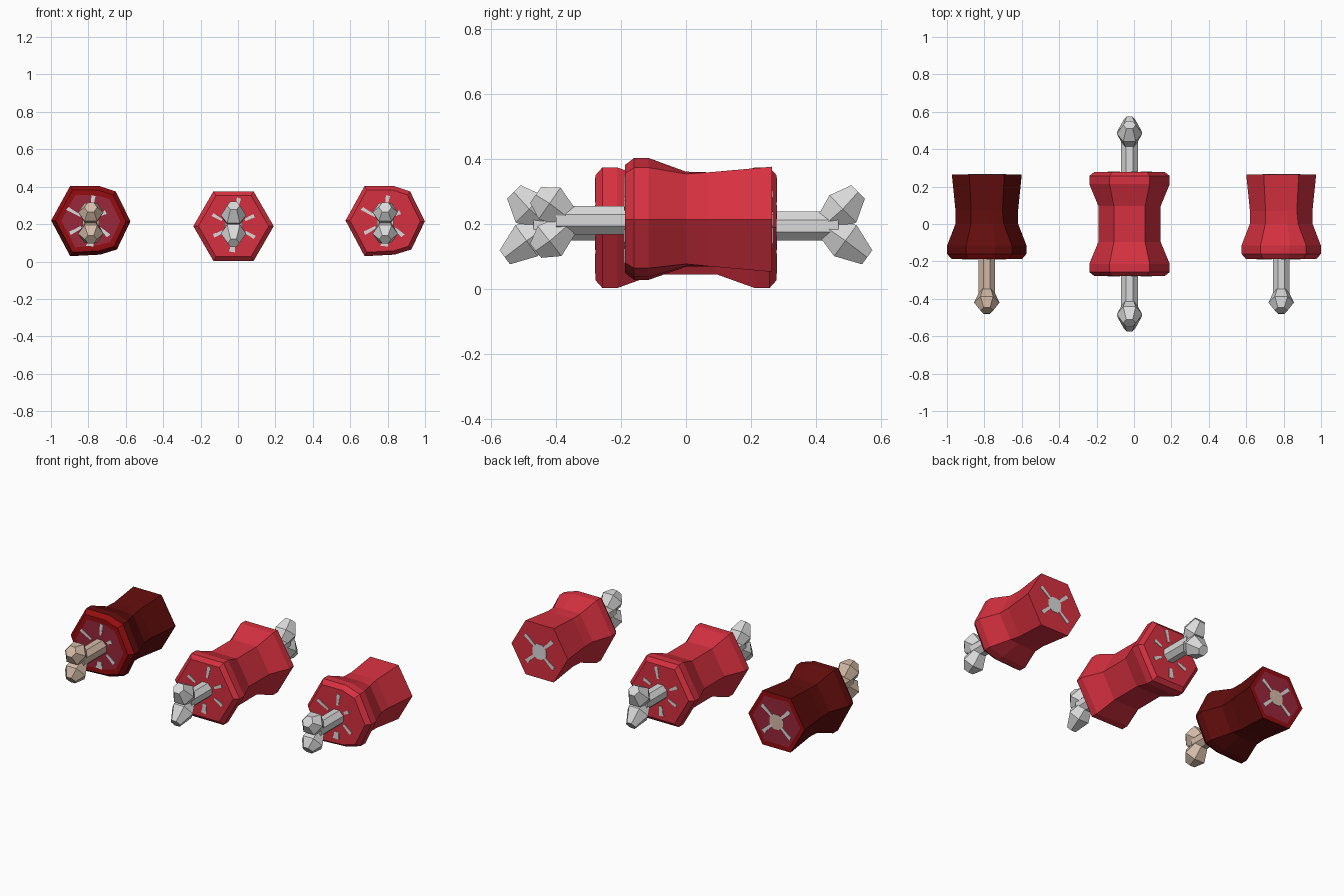
import bpy, bmesh, math
from mathutils import Vector

if "Cube" in bpy.data.objects:
    bpy.data.objects.remove(bpy.data.objects["Cube"])


def mat(name, rgb):
    m = bpy.data.materials.new(name)
    m.diffuse_color = (*rgb, 1)
    m.use_nodes = True
    m.node_tree.nodes["Principled BSDF"].inputs["Base Color"].default_value = m.diffuse_color
    return m


RED = mat("raw red", (0.67, 0.03, 0.05))
DARK = mat("cooked dark red", (0.125, 0.004, 0.004))
RIM = mat("cooked rim red", (0.295, 0.004, 0.005))
CRIMSON = mat("cooked inner crimson", (0.32, 0.02, 0.043))
BONE = mat("bone grey", (0.70, 0.70, 0.70))
TAN = mat("bone tan", (0.66, 0.50, 0.39))


def finish(bm, name, mats):
    bmesh.ops.recalc_face_normals(bm, faces=bm.faces)
    me = bpy.data.meshes.new(name)
    bm.to_mesh(me)
    bm.free()
    for m in mats:
        me.materials.append(m)
    ob = bpy.data.objects.new(name, me)
    bpy.context.collection.objects.link(ob)
    return ob


def loft(bm, rings):
    """Skin a list of equal-length point rings and close both ends."""
    vs = [[bm.verts.new(p) for p in r] for r in rings]
    n = len(vs[0])
    for a, b in zip(vs, vs[1:]):
        for i in range(n):
            j = (i + 1) % n
            bm.faces.new((a[i], a[j], b[j], b[i]))
    return [bm.faces.new(vs[0]), bm.faces.new(vs[-1])]


# cross-sections: regular hexagon (two extra points) and the lopsided flare
HEX = [(-1, 0), (-.5, .866), (.2, .866), (.5, .866), (1, 0), (.5, -.866), (.2, -.866), (-.5, -.866)]
ODD = [(-1, .02), (-.52, .89), (.21, .89), (.63, .75), (1, 0), (.66, -.71), (.24, -.84), (-.52, -.88)]


def meat(name, cx, cz, profile, mats, cooked=False):
    bm = bmesh.new()
    rings = []
    for y, r, t in profile:
        rings.append([(cx + r * (h[0] * (1 - t) + o[0] * t), y, cz + r * (h[1] * (1 - t) + o[1] * t))
                      for h, o in zip(HEX, ODD)])
    caps = loft(bm, rings)
    if cooked:  # brighter rim with an inset crimson cut face at each end
        bmesh.ops.recalc_face_normals(bm, faces=bm.faces)
        for f in bm.faces:
            f.material_index = 1 if abs(f.normal.y) > 0.6 else 0
        r = bmesh.ops.inset_individual(bm, faces=caps, thickness=0.03)
        for f in r["faces"]:
            f.material_index = 1
        for f in caps:
            f.material_index = 2
    return finish(bm, name, mats)


def tube(bm, cx, path, sides):
    """Faceted tube through (y, z, radius) stations lying in the plane x = cx."""
    d = Vector((0, path[-1][0] - path[0][0], path[-1][1] - path[0][1])).normalized()
    u, w = Vector((1, 0, 0)), d.cross(Vector((1, 0, 0)))
    off = math.pi / 8 if sides == 8 else 0
    rings = []
    for y, z, r in path:
        c = Vector((cx, y, z))
        rings.append([c + r * (math.cos(off + math.tau * i / sides) * u + math.sin(off + math.tau * i / sides) * w)
                      for i in range(sides)])
    loft(bm, rings)


def bone(name, cx, cz, y0, y1, knobs, m):
    bm = bmesh.new()
    tube(bm, cx, [(y0, cz, .048), (y1, cz, .048)], 8)
    for k in knobs:
        tube(bm, cx, k, 6)
    return finish(bm, name, [m])


def streaks(name, cx, cz, y, marks):
    """Thin fat marks: (angle, inner radius, outer radius, half width)."""
    bm = bmesh.new()
    for deg, r0, r1, hw in marks:
        a = math.radians(deg)
        u, w = Vector((math.cos(a), 0, math.sin(a))), Vector((-math.sin(a), 0, math.cos(a)))
        shape = [(r0, hw * .5), (r0, -hw * .5), (r0 + (r1 - r0) * .6, -hw * .7), (r1 * .97, -hw),
                 (r1, hw * .6), (r0 + (r1 - r0) * .5, hw * .6)]
        loft(bm, [[Vector((cx, yy, cz)) + u * p + w * q for p, q in shape]
                  for yy in (y - .003, y + .003)])
    return finish(bm, name, [BONE])


# whole joint in the middle
MX, MZ = -.024, .189
half = [(.278, .188, 0), (.257, .215, 0), (.213, .215, 0), (.095, .166, 0)]
meat("middle_meat", MX, MZ, [(-y, r, t) for y, r, t in half] + half[::-1], [RED])
knobs = []
for s in (-1, 1):
    knobs.append([(s * .435, .205, .042), (s * .483, .247, .068), (s * .53, .299, .034)])
    knobs.append([(s * .435, .188, .042), (s * .491, .149, .068), (s * .558, .098, .031)])
bone("middle_bone", MX, .194, -.47, .47, knobs, BONE)
for s in (-1, 1):
    streaks("middle_fat", MX, MZ, s * .278,
            [(80, .08, .155, .014), (152, .07, .13, .012), (28, .07, .125, .013),
             (-27, .07, .13, .013), (-92, .08, .14, .02), (207, .06, .12, .013)])

# two half joints
SZ = .215
side = [(-.188, .188, 1), (-.16, .212, 1), (-.115, .212, 1), (.0, .168, .3), (.07, .167, 0), (.265, .187, 0)]
for label, cx, mats, bm_mat, cooked in (("raw", .787, [RED], BONE, False),
                                        ("cooked", -.787, [DARK, RIM, CRIMSON], TAN, True)):
    meat(label + "_meat", cx, SZ, side, mats, cooked)
    k = [[(-.365, .222, .042), (-.42, .264, .068), (-.463, .29, .034)],
         [(-.365, .196, .042), (-.42, .148, .068), (-.463, .118, .032)]]
    bone(label + "_bone", cx, .212, -.40, .268, k, bm_mat)
    streaks(label + "_front_fat", cx, SZ, -.188,
            [(85, .07, .14, .014), (152, .06, .145, .012), (33, .06, .095, .014),
             (-38, .06, .125, .014), (-90, .09, .135, .026), (211, .06, .13, .013)])
    streaks(label + "_back_fat", cx, SZ, .265,
            [(40, .04, .125, .014), (138, .04, .12, .014), (222, .04, .125, .014), (-42, .04, .12, .014)])
